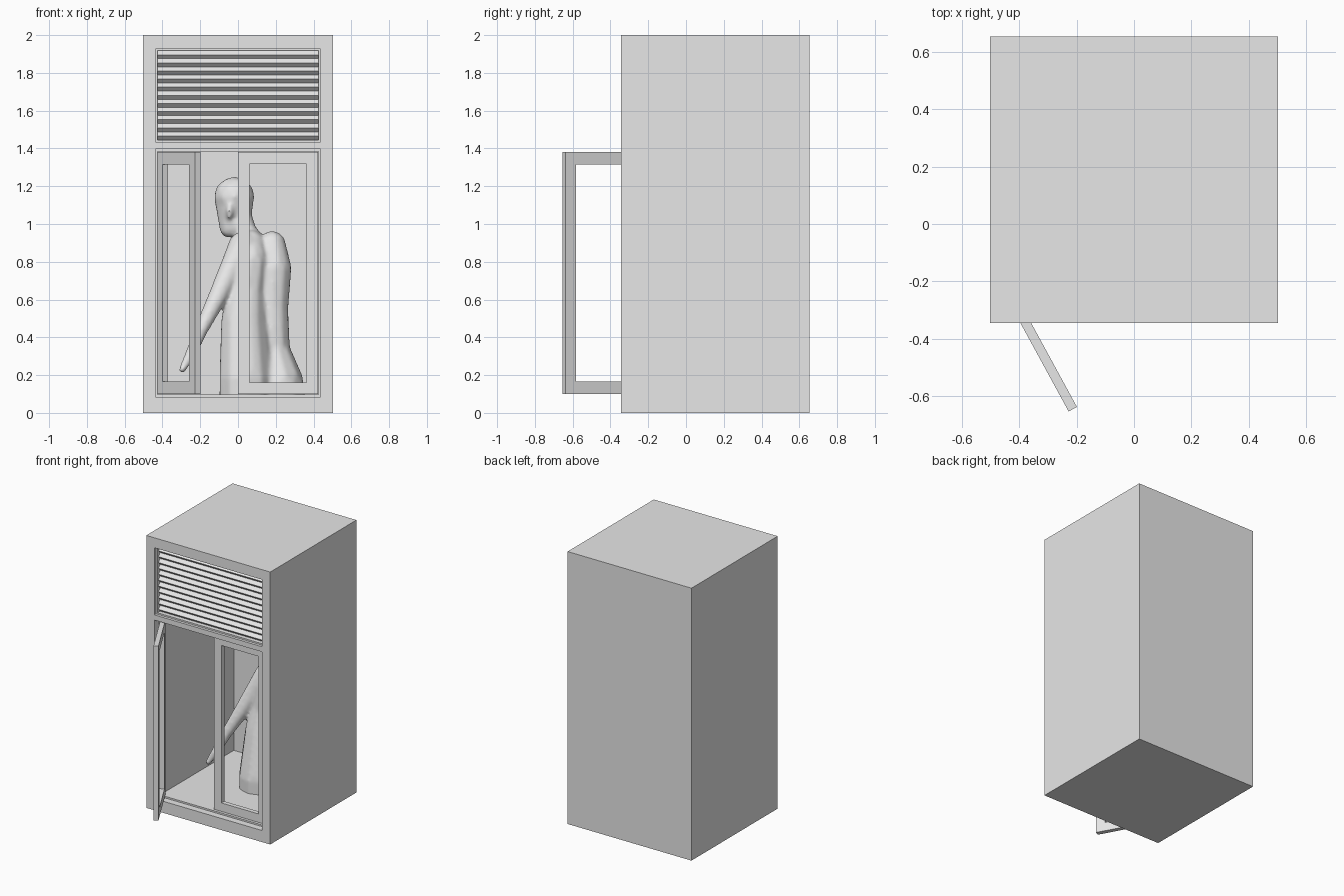
import bpy, bmesh, math
from mathutils import Vector, Matrix

if "Cube" in bpy.data.objects:
    bpy.data.objects.remove(bpy.data.objects["Cube"])

grey = bpy.data.materials.new("light_grey")
grey.diffuse_color = (0.8, 0.8, 0.8, 1)
grey.use_nodes = True
grey.node_tree.nodes["Principled BSDF"].inputs["Base Color"].default_value = grey.diffuse_color


def finish(name, bm):
    bmesh.ops.recalc_face_normals(bm, faces=bm.faces)
    me = bpy.data.meshes.new(name)
    bm.to_mesh(me)
    bm.free()
    me.materials.append(grey)
    ob = bpy.data.objects.new(name, me)
    bpy.context.collection.objects.link(ob)
    return ob


def box(name, lo, hi):
    bm = bmesh.new()
    lo, hi = Vector(lo), Vector(hi)
    m = Matrix.Translation((lo + hi) / 2) @ Matrix.Diagonal((*(hi - lo), 1))
    bmesh.ops.create_cube(bm, size=1, matrix=m)
    return finish(name, bm)


def activate(ob):
    bpy.ops.object.select_all(action='DESELECT')
    ob.select_set(True)
    bpy.context.view_layer.objects.active = ob


def door(name, width, z0, z1, border, thick):
    """Open rectangular frame; hinge edge at local x = 0, front at local y = 0."""
    bm = bmesh.new()
    rings = []
    for y in (0, thick):
        for b in (0, border):
            rings.append([bm.verts.new(p) for p in (
                (b, y, z0 + b), (width - b, y, z0 + b),
                (width - b, y, z1 - b), (b, y, z1 - b))])
    for a, b in ((0, 1), (1, 3), (3, 2), (2, 0)):
        for i in range(4):
            j = (i + 1) % 4
            bm.faces.new((rings[a][i], rings[a][j], rings[b][j], rings[b][i]))
    return finish(name, bm)


# Cabinet shell with two rebated compartments
FRONT, BACK = -0.345, 0.655
cabinet = box("cabinet", (-0.503, FRONT, 0), (0.503, BACK, 2))
cuts = [
    ((-0.437, FRONT - 0.1, 0.085), (0.437, FRONT + 0.05, 1.396)),
    ((-0.426, FRONT - 0.1, 0.097), (0.426, 0.56, 1.385)),
    ((-0.437, FRONT - 0.1, 1.434), (0.437, FRONT + 0.02, 1.927)),
    ((-0.426, FRONT - 0.1, 1.445), (0.426, 0.56, 1.918)),
]
for lo, hi in cuts:
    cutter = box("cutter", lo, hi)
    cutter.hide_render = True
    mod = cabinet.modifiers.new("opening", 'BOOLEAN')
    mod.operation, mod.solver, mod.object = 'DIFFERENCE', 'EXACT', cutter
    activate(cabinet)
    bpy.ops.object.modifier_apply(modifier=mod.name)
    bpy.data.objects.remove(cutter)

# Louvre slats sloping down towards the front
bm = bmesh.new()
count, edge, run = 11, 0.021, 0.045
pitch = (1.918 - 1.445) / count
for i in range(count):
    z, y = 1.445 + i * pitch, FRONT + 0.03
    prof = [(y, z + edge), (y + edge, z),
            (y + edge + run, z + run), (y + run, z + edge + run)]
    left, right = [[bm.verts.new((x, *p)) for p in prof] for x in (-0.426, 0.426)]
    bm.faces.new(left)
    bm.faces.new(right)
    for k in range(4):
        j = (k + 1) % 4
        bm.faces.new((left[k], left[j], right[j], right[k]))
finish("louvre_slats", bm)

# Closed right door and opened left door
right_door = door("right_door", 0.424, 0.1, 1.38, 0.062, 0.033)
right_door.location = (0.0, -0.28, 0)
left_door = door("left_door", 0.426, 0.1, 1.38, 0.065, 0.033)
left_door.location = (-0.432, -0.28, 0)
left_door.rotation_euler.z = math.radians(-61.4)

# Figure: tapering limbs of (x, y, z, radius), fused into one skin
limbs = [
    # near side of the torso
    [(0.04, 0.20, 0.05, 0.145), (0.04, 0.20, 0.18, 0.145), (0.03, 0.25, 0.48, 0.125),
     (0.04, 0.28, 0.64, 0.11), (0.06, 0.29, 0.80, 0.105), (0.07, 0.32, 0.90, 0.07)],
    # far side of the torso
    [(0.215, 0.26, 0.05, 0.15), (0.21, 0.27, 0.14, 0.145), (0.18, 0.30, 0.32, 0.10),
     (0.18, 0.31, 0.55, 0.09), (0.185, 0.33, 0.76, 0.102), (0.18, 0.35, 0.89, 0.075)],
    # neck and head
    [(0.10, 0.34, 0.86, 0.08), (0.04, 0.39, 0.95, 0.065), (0.0, 0.42, 1.04, 0.075),
     (-0.02, 0.43, 1.142, 0.11)],
    [(-0.025, 0.43, 1.12, 0.10), (-0.045, 0.41, 0.98, 0.055)],
    # arm and hand
    [(0.03, 0.30, 0.88, 0.085), (-0.04, 0.25, 0.76, 0.062), (-0.11, 0.20, 0.61, 0.052),
     (-0.20, 0.14, 0.43, 0.037), (-0.25, 0.10, 0.31, 0.032), (-0.295, 0.075, 0.23, 0.02)],
]
bm = bmesh.new()
for limb in limbs:
    for a, b in zip(limb, limb[1:]):
        a, b = Vector(a), Vector(b)
        steps = max(3, int((b - a).length / 0.02))
        for s in range(steps + 1):
            p = a.lerp(b, s / steps)
            bmesh.ops.create_icosphere(bm, subdivisions=2, radius=p[3],
                                       matrix=Matrix.Translation(p[:3]))
# ear
bmesh.ops.create_icosphere(bm, subdivisions=2, radius=1, matrix=Matrix.Translation(
    (-0.045, 0.335, 1.07)) @ Matrix.Diagonal((0.018, 0.025, 0.045, 1)))
figure = finish("figure", bm)
mod = figure.modifiers.new("fuse", 'REMESH')
mod.mode, mod.voxel_size = 'VOXEL', 0.012
mod = figure.modifiers.new("soften", 'SMOOTH')
mod.factor, mod.iterations = 0.5, 6
activate(figure)
bpy.ops.object.convert(target='MESH')

# Trim the figure flat where it meets the floor
bm = bmesh.new()
bm.from_mesh(figure.data)
cut = bmesh.ops.bisect_plane(bm, geom=bm.verts[:] + bm.edges[:] + bm.faces[:],
                             plane_co=(0, 0, 0.09), plane_no=(0, 0, 1), clear_inner=True)
bmesh.ops.holes_fill(bm, edges=[e for e in cut["geom_cut"]
                                if isinstance(e, bmesh.types.BMEdge)], sides=0)
bm.to_mesh(figure.data)
bm.free()
if not figure.data.materials:
    figure.data.materials.append(grey)
activate(figure)
bpy.ops.object.shade_smooth_by_angle(angle=math.radians(50))
